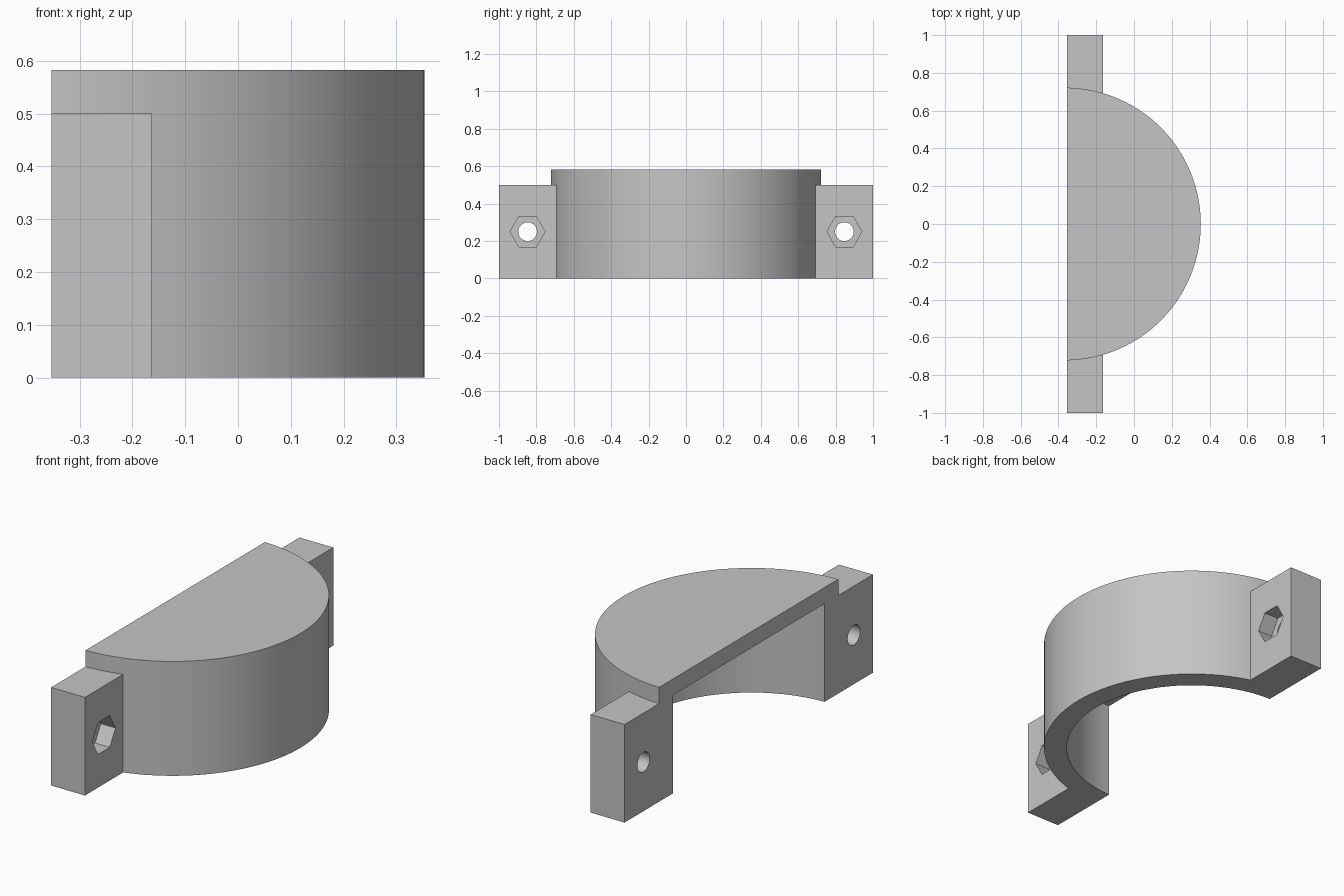
import bpy, bmesh, math
from mathutils import Matrix, Vector

cube = bpy.data.objects.get("Cube")
if cube:
    bpy.data.objects.remove(cube, do_unlink=True)

# Main dimensions
HEIGHT, CAVITY_TOP = 0.583, 0.5
OUTER, INNER = 0.722, 0.611
CUT_X, AXIS_X = -0.3535, -0.3685
FLANGE_X = -0.163
BOLT_Y, BOLT_Z = 0.847, 0.25

grey = bpy.data.materials.new("plain grey")
grey.use_nodes = True
grey.diffuse_color = (0.56, 0.56, 0.56, 1)
grey.node_tree.nodes["Principled BSDF"].inputs["Base Color"].default_value = grey.diffuse_color


def extrude(name, outline, offset):
    """Solid made by sweeping a planar outline along an offset."""
    bm = bmesh.new()
    base = bm.faces.new([bm.verts.new(p) for p in outline])
    swept = bmesh.ops.extrude_face_region(bm, geom=[base], use_keep_orig=True)
    moved = [v for v in swept["geom"] if isinstance(v, bmesh.types.BMVert)]
    bmesh.ops.translate(bm, verts=moved, vec=Vector(offset))
    bmesh.ops.recalc_face_normals(bm, faces=bm.faces)
    mesh = bpy.data.meshes.new(name)
    bm.to_mesh(mesh)
    bm.free()
    mesh.materials.append(grey)
    obj = bpy.data.objects.new(name, mesh)
    bpy.context.collection.objects.link(obj)
    return obj


def ring(radius, sides):
    steps = [math.tau * i / sides for i in range(sides)]
    return [(radius * math.cos(a), radius * math.sin(a)) for a in steps]


def upright(name, radius, z0, z1):
    return extrude(name, [(AXIS_X + u, v, z0) for u, v in ring(radius, 160)], (0, 0, z1 - z0))


def along_x(name, radius, sides, y, x0, x1):
    return extrude(name, [(x0, y + u, BOLT_Z + v) for u, v in ring(radius, sides)], (x1 - x0, 0, 0))


def box(name, x0, x1, y, z0, z1):
    return extrude(name, [(x0, -y, z0), (x1, -y, z0), (x1, y, z0), (x0, y, z0)], (0, 0, z1 - z0))


def combine(target, tool, operation):
    mod = target.modifiers.new(tool.name, "BOOLEAN")
    mod.operation, mod.solver, mod.object = operation, "EXACT", tool
    bpy.context.view_layer.objects.active = target
    bpy.ops.object.modifier_apply(modifier=mod.name)
    bpy.data.objects.remove(tool, do_unlink=True)


# Round capped shell with the flange bar joined across it
body = upright("half_clamp_cover", OUTER, 0, HEIGHT)
combine(body, box("flange_bar", -0.45, FLANGE_X, 1, 0, CAVITY_TOP), "UNION")

# Hollow below the cap, and the flat mating face
combine(body, upright("cavity", INNER, -0.2, CAVITY_TOP), "DIFFERENCE")
combine(body, box("mating_cut", -1.5, CUT_X, 1.5, -0.5, 1), "DIFFERENCE")

# Bolt holes with hexagonal nut pockets on the outer side
for side in (-1, 1):
    y = side * BOLT_Y
    combine(body, along_x("bolt_hole", 0.05, 48, y, -0.6, 0), "DIFFERENCE")
    combine(body, along_x("nut_pocket", 0.0935, 6, y, FLANGE_X - 0.083, 0), "DIFFERENCE")

# Smooth curved walls, sharp edges elsewhere
bpy.ops.object.select_all(action="DESELECT")
body.select_set(True)
bpy.context.view_layer.objects.active = body
bpy.ops.object.shade_smooth_by_angle(angle=math.radians(30))
